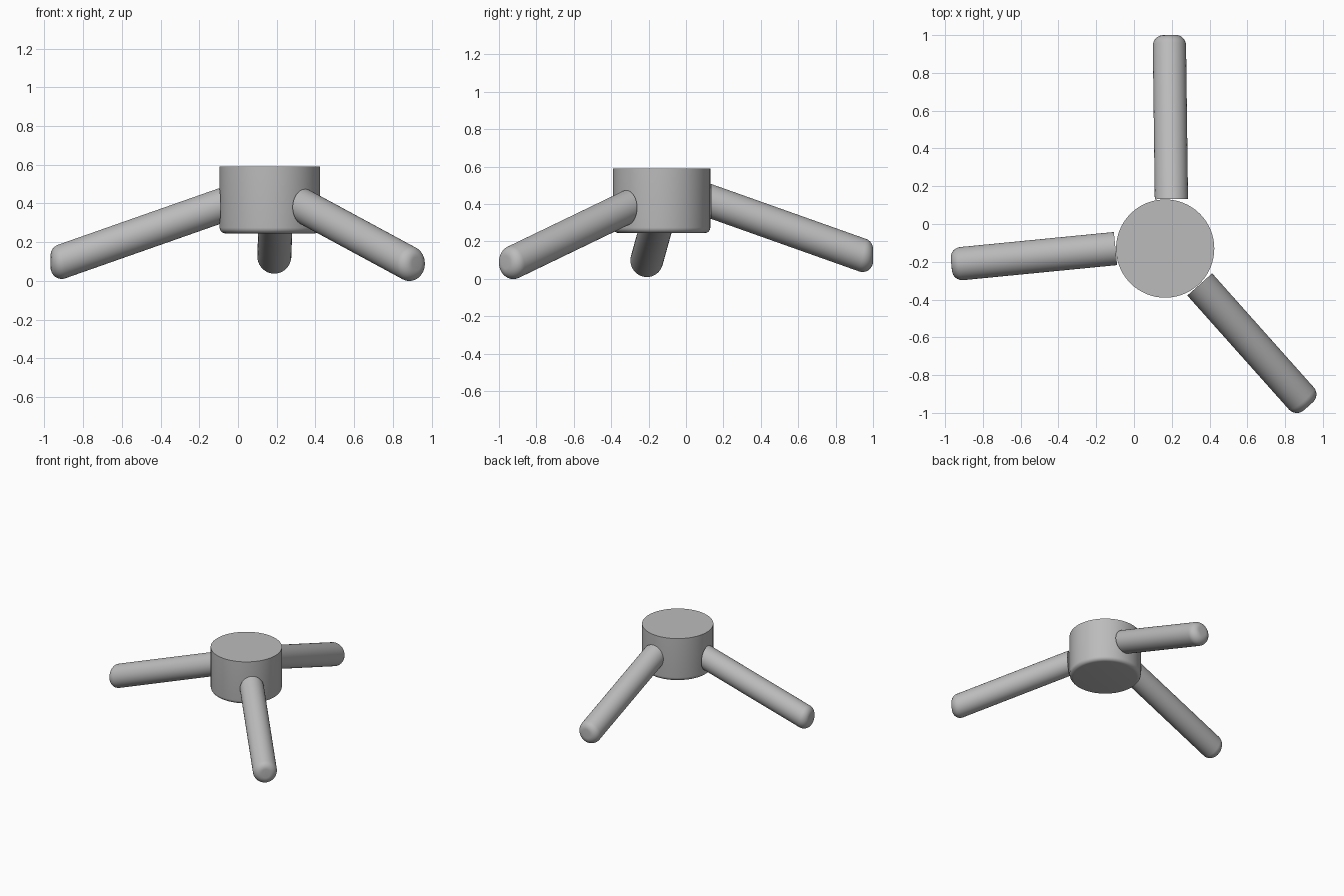
import bpy, bmesh, math
from mathutils import Vector

if "Cube" in bpy.data.objects:
    bpy.data.objects.remove(bpy.data.objects["Cube"])

GREY = (0.5, 0.5, 0.5, 1)
mat = bpy.data.materials.new("plain grey")
mat.use_nodes = True
mat.diffuse_color = GREY
mat.node_tree.nodes["Principled BSDF"].inputs["Base Color"].default_value = GREY


def loft(name, rings):
    """Skin a stack of closed rings and cap both ends."""
    bm = bmesh.new()
    loops = [[bm.verts.new(p) for p in ring] for ring in rings]
    n = len(loops[0])
    for a, b in zip(loops, loops[1:]):
        for i in range(n):
            j = (i + 1) % n
            bm.faces.new((a[i], a[j], b[j], b[i]))
    bm.faces.new(loops[0])
    bm.faces.new(loops[-1])
    bmesh.ops.recalc_face_normals(bm, faces=bm.faces)
    mesh = bpy.data.meshes.new(name)
    bm.to_mesh(mesh)
    bm.free()
    mesh.materials.append(mat)
    obj = bpy.data.objects.new(name, mesh)
    bpy.context.collection.objects.link(obj)
    bpy.ops.object.select_all(action='DESELECT')
    obj.select_set(True)
    bpy.context.view_layer.objects.active = obj
    bpy.ops.object.shade_smooth_by_angle(angle=math.radians(30))


def arc(steps):
    return [math.pi / 2 * i / steps for i in range(steps + 1)]


# Hub: upright drum with a rounded lower rim
centre, radius, bottom, top, rim = Vector((0.165, -0.13, 0)), 0.26, 0.245, 0.59, 0.03
profile = [(radius - rim + rim * math.sin(a), bottom + rim - rim * math.cos(a)) for a in arc(6)]
profile.append((radius, top))
SIDES = 96
loft("hub", [[centre + Vector((r * math.cos(t), r * math.sin(t), z))
              for t in (math.tau * i / SIDES for i in range(SIDES))] for r, z in profile])


# Legs: sloping round bars, cut upright at both ends, with a rounded foot
def leg(name, start, end, r=0.088, fillet=0.056, sides=48):
    start, end = Vector(start), Vector(end)
    axis = (end - start).normalized()
    out = Vector((axis.x, axis.y, 0)).normalized()
    side = out.cross(Vector((0, 0, 1)))
    up = side.cross(axis)
    normals = [side * math.cos(t) + up * math.sin(t)
               for t in (math.tau * i / sides for i in range(sides))]

    def on_plane(point, target):
        """Slide a point along the axis to the upright plane through target."""
        return point + axis * ((target - point).dot(out) / axis.dot(out))

    rings = [[on_plane(start + n * r, start) for n in normals]]
    # Fillet swept by a ball resting on the bar wall and the foot's end face
    balls = [on_plane(start + n * (r - fillet), end - out * fillet) for n in normals]
    for a in arc(8):
        t = a / (math.pi / 2)
        ring = []
        for n, ball in zip(normals, balls):
            angle = n.angle(out)
            d = (n * math.sin((1 - t) * angle) + out * math.sin(t * angle)) / math.sin(angle)
            ring.append(ball + d * fillet)
        rings.append(ring)
    loft(name, rings)


leg("back_leg", (0.198, 0.132, 0.415), (0.187, 1.0, 0.107))
leg("right_leg", (-0.098, -0.13, 0.385), (-0.967, -0.215, 0.08))
leg("front_left_leg", (0.348, -0.32, 0.38), (0.923, -0.965, 0.069))
